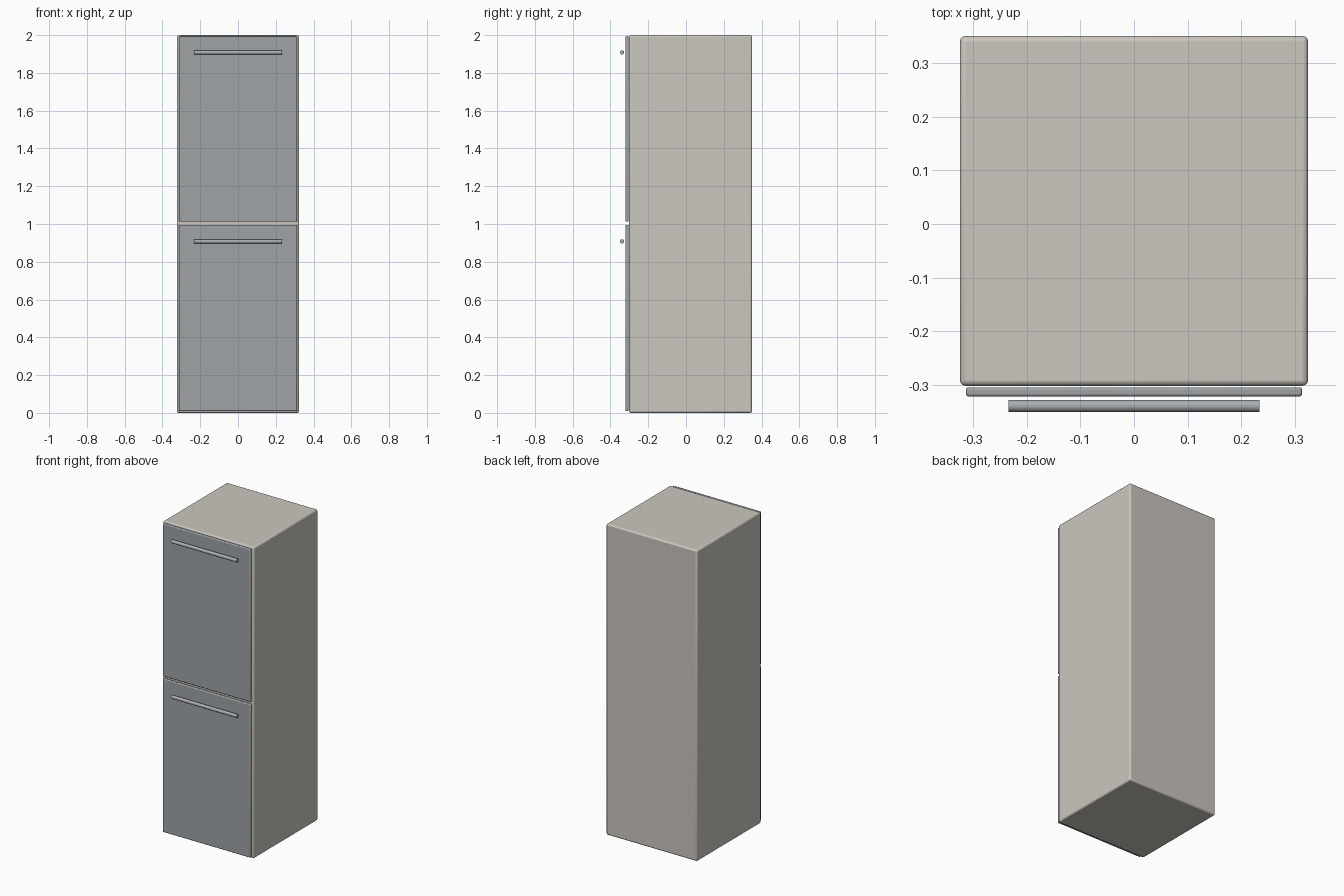
import bpy
import math

if "Cube" in bpy.data.objects:
    bpy.data.objects.remove(bpy.data.objects["Cube"])


def material(name, rgb):
    mat = bpy.data.materials.new(name)
    mat.diffuse_color = (*rgb, 1)
    mat.use_nodes = True
    mat.node_tree.nodes["Principled BSDF"].inputs["Base Color"].default_value = mat.diffuse_color
    return mat


def smooth(obj):
    bpy.ops.object.select_all(action='DESELECT')
    obj.select_set(True)
    bpy.context.view_layer.objects.active = obj
    bpy.ops.object.shade_smooth_by_angle(angle=math.radians(35))


def rounded_box(name, lo, hi, bevel, mat):
    centre = [(a + b) / 2 for a, b in zip(lo, hi)]
    bpy.ops.mesh.primitive_cube_add(size=1, location=centre)
    obj = bpy.context.object
    obj.name = name
    obj.scale = [b - a for a, b in zip(lo, hi)]
    bpy.ops.object.transform_apply(location=False, rotation=False, scale=True)
    mod = obj.modifiers.new("Rounded edges", 'BEVEL')
    mod.width = bevel
    mod.segments = 3
    obj.data.materials.append(mat)
    smooth(obj)
    return obj


def bar_handle(name, z, mat):
    bpy.ops.mesh.primitive_cylinder_add(
        vertices=24, radius=0.0112, depth=0.468,
        location=(0, -0.3385, z), rotation=(0, math.pi / 2, 0))
    obj = bpy.context.object
    obj.name = name
    obj.data.materials.append(mat)
    smooth(obj)
    return obj


shell = material("warm_shell", (0.60, 0.57, 0.52))
panel = material("steel_panel", (0.35, 0.37, 0.39))
metal = material("handle_metal", (0.40, 0.42, 0.43))

# Cabinet body
body = rounded_box("cabinet_body", (-0.324, -0.301, 0), (0.324, 0.350, 2), 0.01, shell)

# Two doors with their bar handles, parented to the body
for name, z0, z1, handle_z in (("lower", 0.010, 0.996, 0.908),
                               ("upper", 1.012, 1.994, 1.908)):
    door = rounded_box(name + "_door", (-0.313, -0.321, z0), (0.313, -0.304, z1), 0.005, panel)
    handle = bar_handle(name + "_handle", handle_z, metal)
    for part in (door, handle):
        part.parent = body
        part.matrix_parent_inverse = body.matrix_world.inverted()
